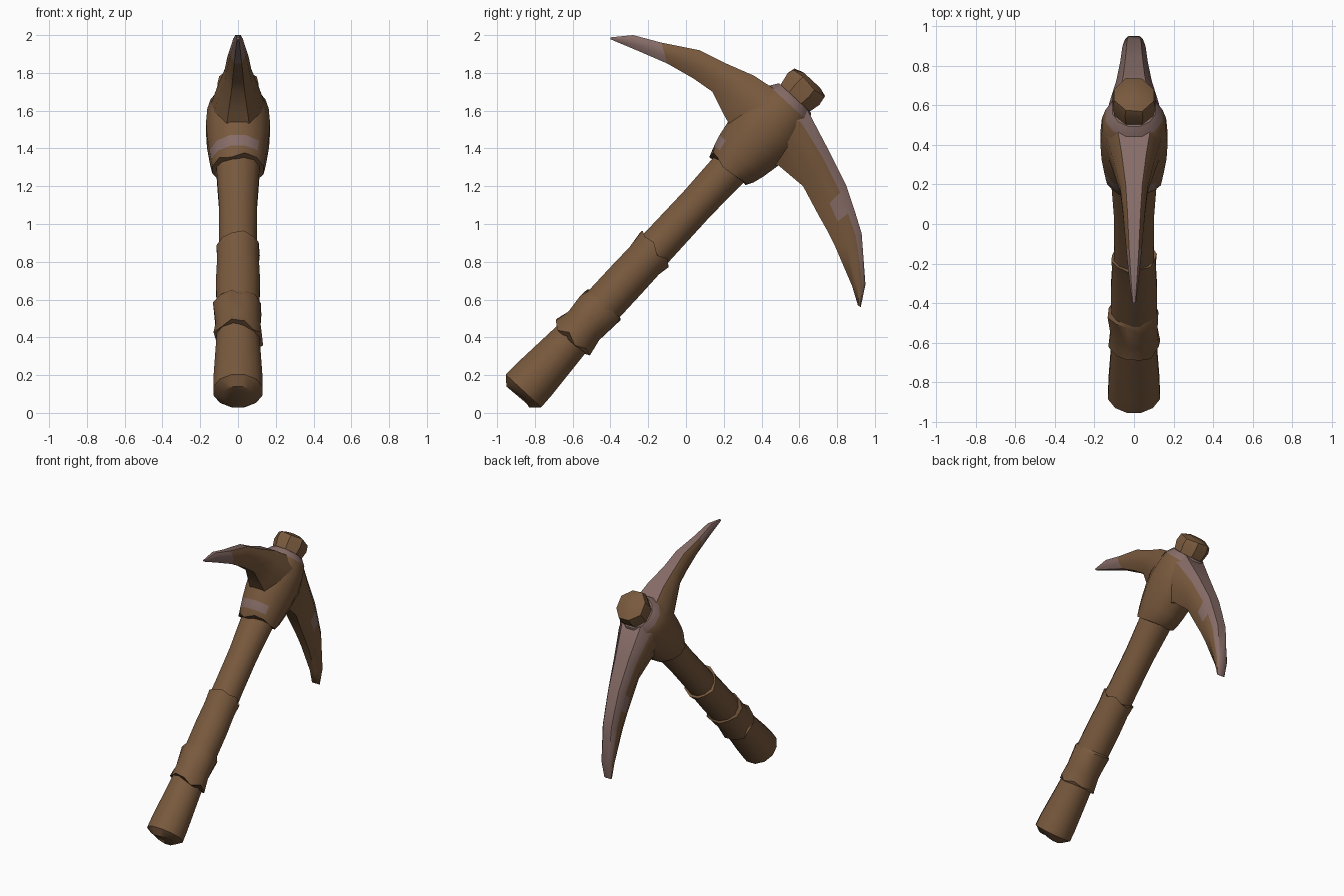
import bpy, bmesh, math, random
from mathutils import Vector

random.seed(4)
if "Cube" in bpy.data.objects:
    bpy.data.objects.remove(bpy.data.objects["Cube"])


def material(name, rgb):
    m = bpy.data.materials.new(name)
    m.use_nodes = True
    m.diffuse_color = (*rgb, 1)
    m.node_tree.nodes["Principled BSDF"].inputs["Base Color"].default_value = (*rgb, 1)
    return m


MATS = [material("brown wood", (0.19, 0.1, 0.047)),
        material("worn mauve", (0.24, 0.15, 0.135))]

# Leaning handle frame: along the shaft, and across it towards the upper front
ALONG = Vector((0, 0.68, 0.733))
ACROSS = Vector((0, -0.733, 0.68))
OFFSET = 0.71


def loft(name, rings, paint=None, angle=40):
    """Skin a list of equal rings, cap the ends, paint by (row, column)."""
    bm = bmesh.new()
    rows = [[bm.verts.new(p) for p in ring] for ring in rings]
    n = len(rows[0])
    for r in range(len(rows) - 1):
        for c in range(n):
            d = (c + 1) % n
            f = bm.faces.new((rows[r][c], rows[r][d], rows[r + 1][d], rows[r + 1][c]))
            f.material_index = paint(r, c) if paint else 0
    bm.faces.new(rows[0])
    last = bm.faces.new(rows[-1])
    last.material_index = paint(len(rows) - 2, 0) if paint else 0
    bmesh.ops.recalc_face_normals(bm, faces=bm.faces)
    mesh = bpy.data.meshes.new(name)
    bm.to_mesh(mesh)
    bm.free()
    ob = bpy.data.objects.new(name, mesh)
    bpy.context.collection.objects.link(ob)
    for m in MATS:
        mesh.materials.append(m)
    bpy.ops.object.select_all(action='DESELECT')
    bpy.context.view_layer.objects.active = ob
    ob.select_set(True)
    bpy.ops.object.shade_smooth_by_angle(angle=math.radians(angle))
    return ob


def shaft_ring(s, rx, rn, sides=12, jag=0.0, notch=0.0, flare=0.0):
    """Oval ring round the shaft; jag staggers its edge, notch dents the middle."""
    ring = []
    for i in range(sides):
        a = math.tau * (i + 0.5) / sides
        k = 1 + random.uniform(0, flare)
        shift = random.uniform(-jag, jag) + notch * (1 - abs(math.sin(a)))
        ring.append(Vector((rx * k * math.cos(a), 0, 0)) + ALONG * (s + shift)
                    + ACROSS * (OFFSET + rn * k * math.sin(a)))
    return ring


# Handle, flared at the foot
loft("handle", [shaft_ring(-0.545, 0.085, 0.085, notch=0.025),
                shaft_ring(-0.5, 0.135, 0.132), shaft_ring(-0.42, 0.134, 0.13),
                shaft_ring(-0.13, 0.118, 0.108), shaft_ring(0.3, 0.112, 0.106),
                shaft_ring(0.6, 0.103, 0.102), shaft_ring(0.85, 0.105, 0.1),
                shaft_ring(1.2, 0.125, 0.11)])

# Ragged bark layers round the grip
loft("lower_bark", [shaft_ring(-0.11, 0.122, 0.122, jag=0.035, flare=0.13),
                    shaft_ring(-0.03, 0.122, 0.115), shaft_ring(0.1, 0.12, 0.118, jag=0.03, flare=0.15),
                    shaft_ring(0.14, 0.11, 0.105)])
loft("upper_bark", [shaft_ring(0.06, 0.118, 0.112), shaft_ring(0.3, 0.12, 0.112),
                    shaft_ring(0.44, 0.114, 0.11),
                    shaft_ring(0.52, 0.11, 0.112, jag=0.035, flare=0.1)])


# Collar that binds the head, with a worn front band and a worn top rim
def collar_paint(r, c):
    return int((r == 1 and 1 <= c <= 4) or r == 6)


loft("collar", [shaft_ring(1.09, 0.14, 0.125, jag=0.02), shaft_ring(1.14, 0.148, 0.148),
                shaft_ring(1.2, 0.157, 0.166), shaft_ring(1.3, 0.17, 0.185),
                shaft_ring(1.4, 0.175, 0.2), shaft_ring(1.5, 0.168, 0.175),
                shaft_ring(1.57, 0.15, 0.15), shaft_ring(1.615, 0.112, 0.12)],
     collar_paint, 50)

# Knob of the shaft above the head
loft("knob", [shaft_ring(1.5, 0.1, 0.105, 8), shaft_ring(1.6, 0.102, 0.11, 8),
              shaft_ring(1.68, 0.118, 0.128, 8, jag=0.01),
              shaft_ring(1.725, 0.108, 0.118, 8, jag=0.01),
              shaft_ring(1.745, 0.06, 0.065, 8)])


# Picks: each station is outer edge (y, z), inner edge (y, z), half width
def pick(name, stations, paint):
    rings = []
    for oy, oz, iy, iz, w in stations:
        outer, inner = Vector((0, oy, oz)), Vector((0, iy, iz))
        half = [(0.6, 0), (1, 0.22), (1, 0.6), (0.5, 1)]
        section = half + [(-x, t) for x, t in reversed(half)]
        rings.append([outer.lerp(inner, t) + Vector((x * w, 0, 0)) for x, t in section])
    return loft(name, rings, paint, 45)


pick("front_pick", [(0.52, 1.68, 0.3, 1.4, 0.15), (0.36, 1.785, 0.2, 1.58, 0.105),
                    (0.2, 1.855, 0.14, 1.7, 0.07), (0.07, 1.92, 0.04, 1.77, 0.056),
                    (-0.13, 1.96, -0.1, 1.85, 0.04), (-0.28, 2.0, -0.25, 1.915, 0.025),
                    (-0.4, 1.988, -0.4, 1.978, 0.01)],
     lambda r, c: int(c == 7 or r >= 4))

pick("rear_pick", [(0.5, 1.7, 0.36, 1.32, 0.15), (0.645, 1.6, 0.49, 1.31, 0.125),
                   (0.75, 1.4, 0.62, 1.2, 0.09), (0.85, 1.2, 0.7, 1.05, 0.07),
                   (0.89, 1.08, 0.745, 0.97, 0.064), (0.93, 0.95, 0.79, 0.88, 0.058),
                   (0.95, 0.68, 0.88, 0.67, 0.044), (0.925, 0.56, 0.91, 0.57, 0.03)],
     lambda r, c: int(c in (0, 6, 7) or (r == 3 and c in (1, 5))))
